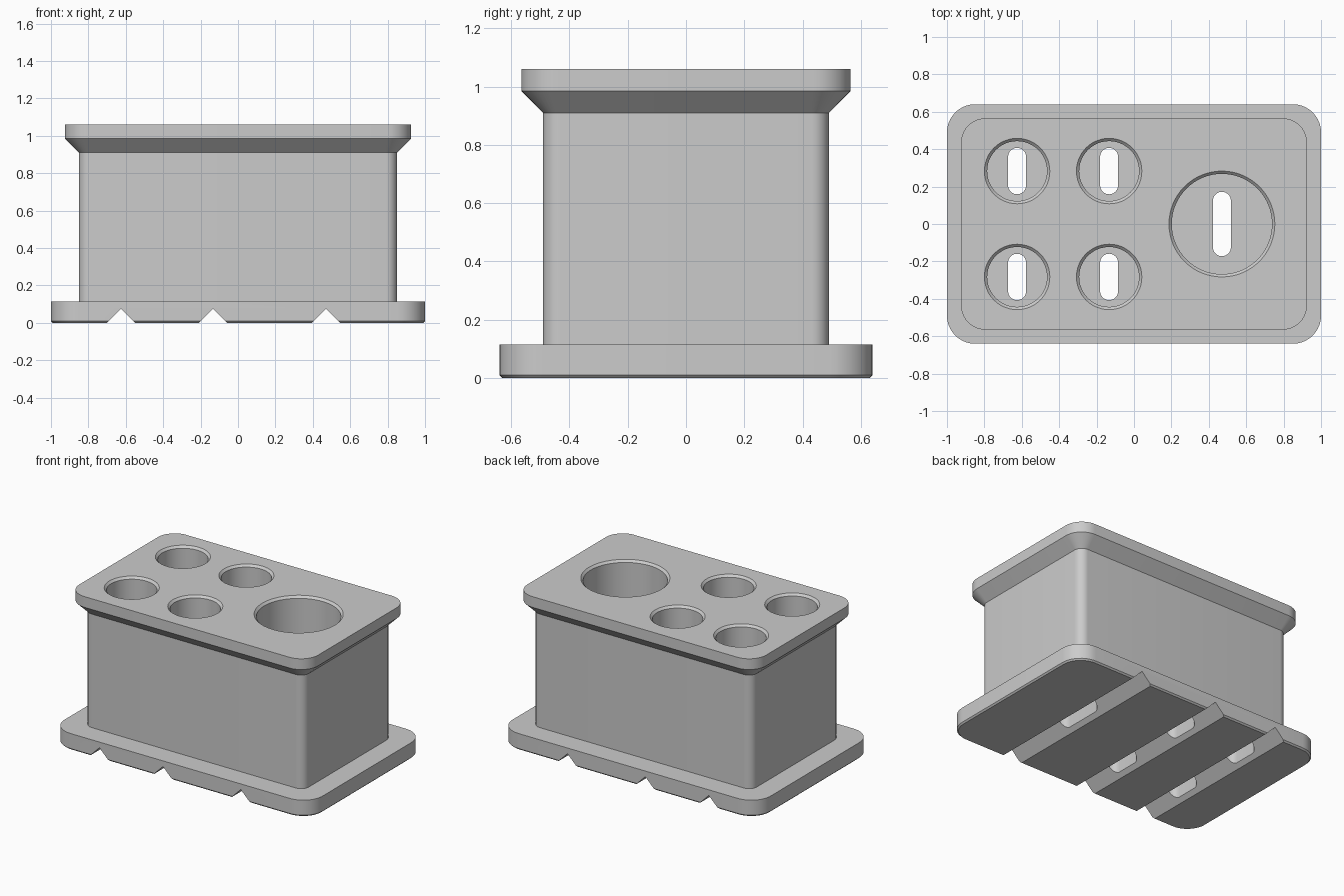
import bpy, bmesh
from math import cos, sin, pi

if "Cube" in bpy.data.objects:
    bpy.data.objects.remove(bpy.data.objects["Cube"], do_unlink=True)

grey = bpy.data.materials.new("light_grey")
grey.use_nodes = True
grey.diffuse_color = (0.6, 0.6, 0.6, 1)
grey.node_tree.nodes["Principled BSDF"].inputs["Base Color"].default_value = (0.6, 0.6, 0.6, 1)


def rounded_ring(cx, cy, z, hx, hy, r, steps=10):
    """Rounded rectangle outline; equal half sizes and radius give a circle."""
    ring = []
    for q, (sx, sy) in enumerate([(1, 1), (-1, 1), (-1, -1), (1, -1)]):
        for i in range(steps + 1):
            a = (q + i / steps) * pi / 2
            ring.append((cx + sx * (hx - r) + r * cos(a),
                         cy + sy * (hy - r) + r * sin(a), z))
    return ring


def loft(name, rings):
    """Closed solid through a stack of matching outlines."""
    bm = bmesh.new()
    rows = [[bm.verts.new(p) for p in ring] for ring in rings]
    n = len(rows[0])
    for low, high in zip(rows, rows[1:]):
        for i in range(n):
            j = (i + 1) % n
            bm.faces.new((low[i], low[j], high[j], high[i]))
    bm.faces.new(rows[0][::-1])
    bm.faces.new(rows[-1])
    bmesh.ops.remove_doubles(bm, verts=bm.verts, dist=0.0001)
    bmesh.ops.recalc_face_normals(bm, faces=bm.faces)
    mesh = bpy.data.meshes.new(name)
    bm.to_mesh(mesh)
    bm.free()
    mesh.materials.append(grey)
    obj = bpy.data.objects.new(name, mesh)
    bpy.context.collection.objects.link(obj)
    return obj


def cut(target, cutter):
    """Subtract the cutter, then discard it."""
    cutter.hide_render = True
    mod = target.modifiers.new("cut", "BOOLEAN")
    mod.operation = "DIFFERENCE"
    mod.solver = "EXACT"
    mod.object = cutter
    bpy.context.view_layer.objects.active = target
    bpy.ops.object.modifier_apply(modifier=mod.name)
    bpy.data.objects.remove(cutter, do_unlink=True)


# Block: base plate, body, flared top rim (height, half width, half depth, radius)
TOP, FLOOR = 1.06, 0.115
layers = [(0, 0.99, 0.63, 0.14), (0.01, 1, 0.64, 0.15), (FLOOR, 1, 0.64, 0.15),
          (FLOOR, 0.85, 0.49, 0.06), (0.91, 0.85, 0.49, 0.06),
          (0.985, 0.925, 0.565, 0.13), (TOP, 0.925, 0.565, 0.13)]
holder = loft("holder_block", [rounded_ring(0, 0, *layer) for layer in layers])

# Round pockets with bevelled mouths and drain slots (x, y, radius, slot half length)
left, middle, right = -0.625, -0.133, 0.47
pockets = [(x, y, 0.16, 0.124) for x in (left, middle) for y in (-0.283, 0.283)]
pockets.append((right, 0, 0.268, 0.172))
BEVEL = 0.015
for x, y, r, slot in pockets:
    steps = 16 if r > 0.2 else 12
    profile = [(FLOOR, r), (TOP - BEVEL, r), (TOP + BEVEL, r + 2 * BEVEL)]
    cut(holder, loft("pocket_cutter",
                     [rounded_ring(x, y, z, s, s, s, steps) for z, s in profile]))
    cut(holder, loft("slot_cutter",
                     [rounded_ring(x, y, z, 0.048, slot, 0.048) for z in (-0.1, 0.3)]))

# V-shaped drain grooves under the base
for x in (left, middle, right):
    cut(holder, loft("groove_cutter",
                     [[(x - 0.095, y, -0.02), (x + 0.095, y, -0.02), (x, y, 0.075)]
                      for y in (-0.8, 0.8)]))

# Smooth rounded corners and pockets, keep bevels crisp
bpy.ops.object.select_all(action="DESELECT")
holder.select_set(True)
bpy.context.view_layer.objects.active = holder
bpy.ops.object.shade_smooth_by_angle(angle=pi / 6)
